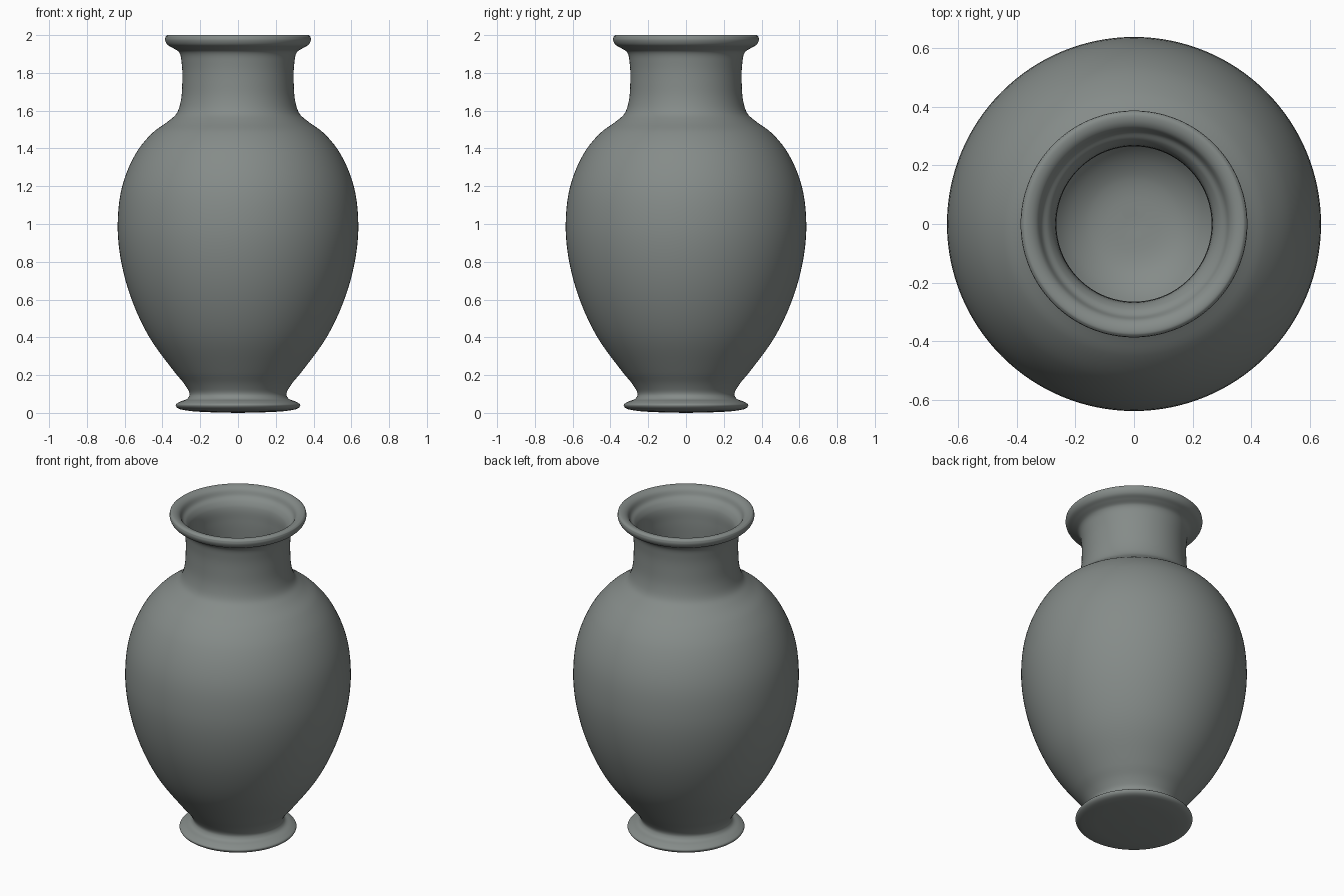
import bpy, bmesh, math
from mathutils import Vector

if "Cube" in bpy.data.objects:
    bpy.data.objects.remove(bpy.data.objects["Cube"])


def smooth_path(points, steps=5):
    """Smooth curve through the (radius, height) points."""
    pts = [Vector(p) for p in points]
    ext = [2 * pts[0] - pts[1]] + pts + [2 * pts[-1] - pts[-2]]
    path = []
    for i in range(1, len(ext) - 2):
        a, b, c, d = ext[i - 1:i + 3]
        span = (c - b).length
        # tangents scaled to the local span avoid overshoot at tight bends
        m1 = ((c - b) / span + (b - a) / (b - a).length) * 0.5 * span
        m2 = ((d - c) / (d - c).length + (c - b) / span) * 0.5 * span
        for s in range(steps):
            t = s / steps
            path.append((2*t**3 - 3*t**2 + 1) * b + (t**3 - 2*t**2 + t) * m1
                        + (-2*t**3 + 3*t**2) * c + (t**3 - t**2) * m2)
    return path + [pts[-1]]


def lathe(name, path, material, sides=128):
    bm = bmesh.new()
    verts = [bm.verts.new((max(p.x, 0), 0, p.y)) for p in path]
    edges = [bm.edges.new(pair) for pair in zip(verts, verts[1:])]
    bmesh.ops.spin(bm, geom=verts + edges, cent=(0, 0, 0), axis=(0, 0, 1),
                   angle=math.tau, steps=sides, use_duplicate=False)
    bmesh.ops.remove_doubles(bm, verts=bm.verts, dist=0.0002)
    bmesh.ops.recalc_face_normals(bm, faces=bm.faces)
    mesh = bpy.data.meshes.new(name)
    bm.to_mesh(mesh)
    bm.free()
    mesh.materials.append(material)
    obj = bpy.data.objects.new(name, mesh)
    bpy.context.collection.objects.link(obj)
    bpy.context.view_layer.objects.active = obj
    obj.select_set(True)
    bpy.ops.object.shade_smooth_by_angle(angle=math.radians(50))
    return obj


# Dark grey-green glaze
glaze = bpy.data.materials.new("dark_glaze")
glaze.diffuse_color = (0.235, 0.26, 0.25, 1)
glaze.use_nodes = True
glaze.node_tree.nodes["Principled BSDF"].inputs["Base Color"].default_value = glaze.diffuse_color

# Foot, belly, shoulder and neck on the outside
outside = [(0, 0), (0.16, 0.004), (0.28, 0.014), (0.322, 0.027), (0.33, 0.042),
           (0.305, 0.06), (0.268, 0.075), (0.256, 0.098), (0.275, 0.14),
           (0.335, 0.215), (0.475, 0.41), (0.57, 0.62), (0.622, 0.82),
           (0.637, 1.0), (0.613, 1.2), (0.537, 1.38), (0.45, 1.485),
           (0.368, 1.545), (0.325, 1.585), (0.303, 1.65), (0.295, 1.75),
           (0.298, 1.85), (0.312, 1.91), (0.345, 1.932), (0.374, 1.95),
           (0.386, 1.975), (0.384, 1.992)]
# Rounded lip, inner step, then the hollow inside down to the floor
inside = [(0.384, 1.992), (0.374, 2.0), (0.35, 1.998), (0.33, 1.985),
          (0.312, 1.952), (0.29, 1.932), (0.272, 1.90), (0.265, 1.82),
          (0.265, 1.75), (0.273, 1.65), (0.295, 1.575), (0.345, 1.525),
          (0.43, 1.46), (0.51, 1.365), (0.583, 1.19), (0.606, 1.0),
          (0.592, 0.82), (0.541, 0.63), (0.45, 0.43), (0.31, 0.235),
          (0.235, 0.14), (0.15, 0.09), (0, 0.075)]

lathe("vase", smooth_path(outside)[:-1] + smooth_path(inside), glaze)
